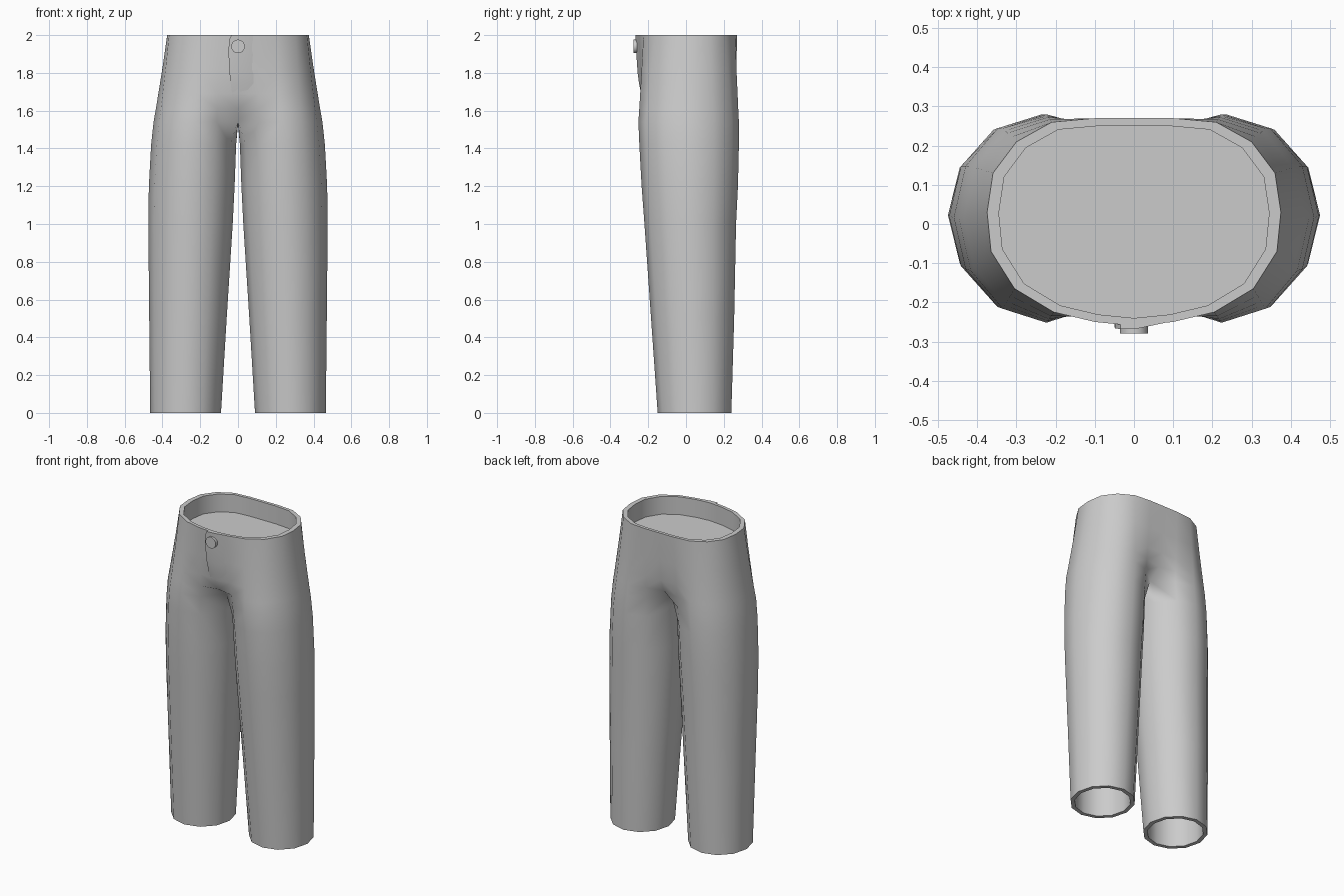
import bpy, bmesh, math
from mathutils import Vector, Matrix
from mathutils.bvhtree import BVHTree

if "Cube" in bpy.data.objects:
    bpy.data.objects.remove(bpy.data.objects["Cube"])

cloth = bpy.data.materials.new("grey_cloth")
cloth.diffuse_color = (0.6, 0.6, 0.6, 1)
cloth.use_nodes = True
cloth.node_tree.nodes["Principled BSDF"].inputs["Base Color"].default_value = cloth.diffuse_color


def finish(bm, name, angle):
    me = bpy.data.meshes.new(name)
    bm.to_mesh(me)
    me.materials.append(cloth)
    ob = bpy.data.objects.new(name, me)
    bpy.context.collection.objects.link(ob)
    bpy.ops.object.select_all(action='DESELECT')
    ob.select_set(True)
    bpy.context.view_layer.objects.active = ob
    bpy.ops.object.shade_smooth_by_angle(angle=math.radians(angle))
    return ob


def leg_ring(z, x_in, x_out, y_front, y_back):
    """Twelve points, from inner front round the outside to inner back, then the inseam."""
    cx, cy = (x_in + x_out) / 2, (y_front + y_back) / 2
    rx, ry = (x_out - x_in) / 2, (y_back - y_front) / 2
    angles = [math.radians(-150 + 30 * i) for i in range(12)]
    return [Vector((cx + rx * math.cos(a), cy + ry * math.sin(a), z)) for a in angles]


def shrink(ring, t):
    c = sum(ring, Vector()) / len(ring)
    return [c + (p - c) * (1 - t / (p - c).length) for p in ring]


def lifted(ring, z):
    return [Vector((p.x, p.y, z)) for p in ring]


bm = bmesh.new()


def add(ring):
    return [bm.verts.new(p) for p in ring]


def bridge(a, b, closed):
    n = len(a)
    for i in range(n if closed else n - 1):
        j = (i + 1) % n
        bm.faces.new((a[i], a[j], b[j], b[i]))


# Leg: inner cap, inner wall, hem, then outer rings up to the crotch
hem = leg_ring(0, 0.09, 0.465, -0.15, 0.24)
hem_in = shrink(hem, 0.025)
crotch = leg_ring(1.54, 0.0, 0.447, -0.252, 0.28)
crotch_free = [p.copy() for p in crotch]
for i, z in ((0, 1.55), (10, 1.55), (11, 1.525)):
    crotch[i].x, crotch[i].z = 0, z
legs = [lifted(hem_in, 0.3), hem_in, hem,
        leg_ring(0.5, 0.06, 0.47, -0.185, 0.255),
        leg_ring(1.0, 0.028, 0.475, -0.22, 0.265),
        leg_ring(1.2, 0.018, 0.472, -0.235, 0.275),
        leg_ring(1.42, 0.01, 0.46, -0.247, 0.28), crotch]
rows = [add(r) for r in legs]
bm.faces.new(rows[0])
for a, b in zip(rows, rows[1:]):
    bridge(a, b, True)

# Hips: blend from the leg outline to the waist outline
waist = [Vector((x, y, 2)) for x, y in (
    (0, -0.26), (0.1, -0.25), (0.205, -0.225), (0.305, -0.165), (0.365, -0.07),
    (0.375, 0.03), (0.36, 0.13), (0.3, 0.21), (0.21, 0.26), (0.1, 0.27), (0, 0.27))]
last = rows[-1][:11]
for z, s, yf, yb in ((1.61, 0.17, -0.2, 0.225), (1.69, 0.35, -0.24, 0.255),
                     (1.82, 0.64, -0.253, 0.266)):
    ring = lifted([p.lerp(w, s) for p, w in zip(crotch_free, waist)], z)
    ring[0], ring[10] = Vector((0, yf, z)), Vector((0, yb, z))
    row = add(ring)
    bridge(last, row, False)
    last = row

# Waistband: rim, inner wall and lining
waist_in = [Vector((p.x * 0.92, 0.005 + (p.y - 0.005) * 0.925, 2)) for p in waist]
for ring in (waist, waist_in, lifted(waist_in, 1.885)):
    row = add(ring)
    bridge(last, row, False)
    last = row
bm.faces.new(last)

# Mirror to the other leg
bmesh.ops.mirror(bm, geom=bm.verts[:] + bm.edges[:] + bm.faces[:],
                 matrix=Matrix.Identity(4), merge_dist=0.0001, axis='X')
bmesh.ops.remove_doubles(bm, verts=bm.verts[:], dist=0.0001)
bmesh.ops.recalc_face_normals(bm, faces=bm.faces[:])
tree = BVHTree.FromBMesh(bm)
finish(bm, "trousers", 60)
bm.free()

# Fly flap: raised on its left edge, running out flush on the right
bm = bmesh.new()


def on_front(x, z, lift):
    hit = tree.ray_cast(Vector((x, -1, min(z, 1.998))), Vector((0, 1, 0)))[0]
    return bm.verts.new((x, hit.y - lift, z))


last = None
for z, x, lift in ((2.0, -0.035, 0.012), (1.975, -0.048, 0.012), (1.9, -0.05, 0.012),
                   (1.8, -0.045, 0.01), (1.74, -0.038, 0.007), (1.68, -0.03, 0.002)):
    row = [on_front(x, z, -0.003), on_front(x, z, lift),
           on_front(0.01, z, lift * 0.65), on_front(0.09, z, -0.001)]
    if last:
        bridge(last, row, False)
    else:
        bm.faces.new(row)
    last = row
bmesh.ops.recalc_face_normals(bm, faces=bm.faces[:])
if sum(f.normal.y * f.calc_area() for f in bm.faces) > 0:
    bmesh.ops.reverse_faces(bm, faces=bm.faces[:])
finish(bm, "fly_flap", 40)
bm.free()

# Waist button
bm = bmesh.new()
bmesh.ops.create_cone(bm, cap_ends=True, segments=24, radius1=0.036, radius2=0.036, depth=0.022,
                      matrix=Matrix.Translation((0, -0.268, 1.94)) @ Matrix.Rotation(math.pi / 2, 4, 'X'))
finish(bm, "waist_button", 40)
bm.free()
